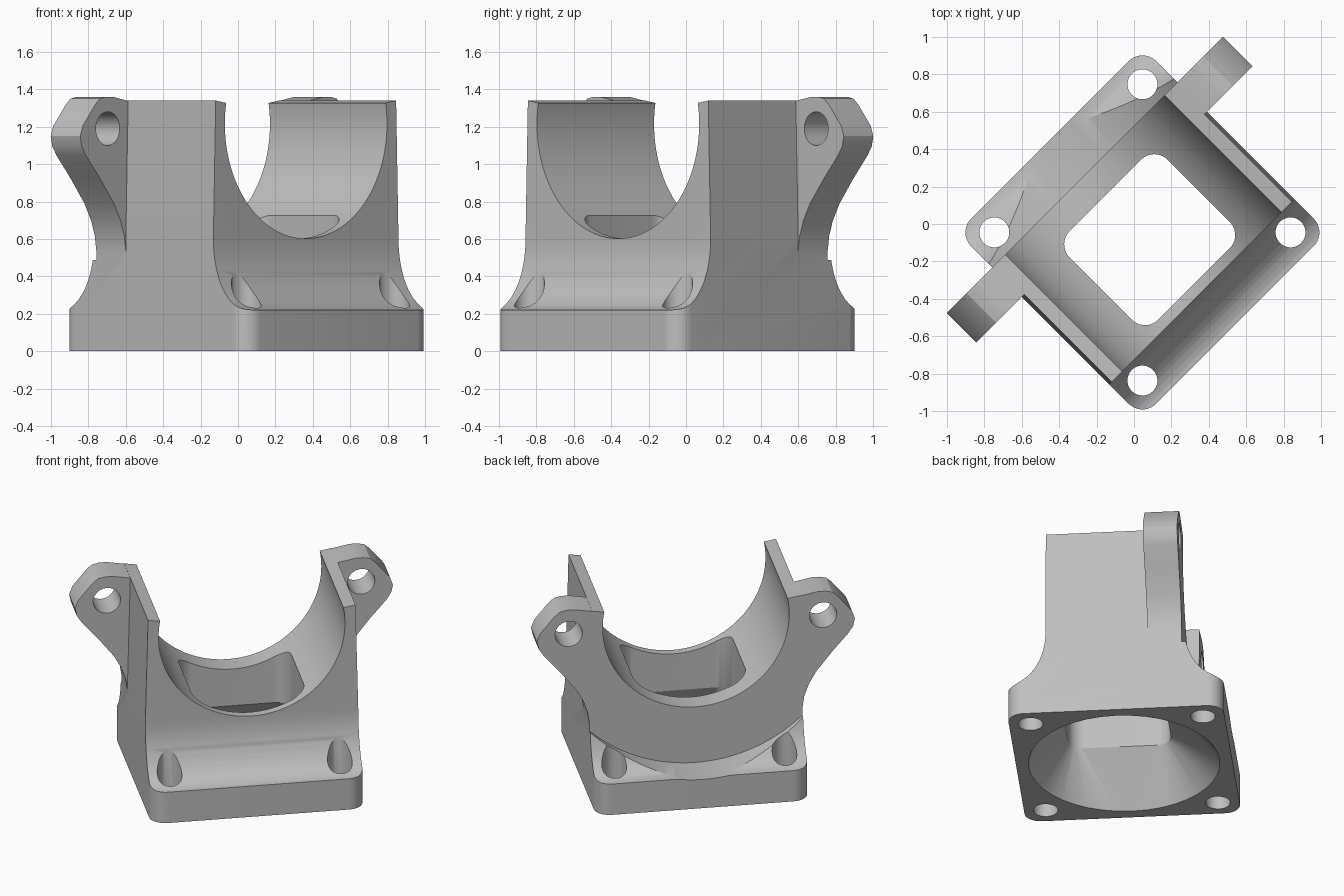
import bpy, bmesh, math

cube = bpy.data.objects.get("Cube")
if cube:
    bpy.data.objects.remove(cube, do_unlink=True)

grey = bpy.data.materials.new("plain_grey")
grey.use_nodes = True
grey.diffuse_color = (0.52, 0.52, 0.52, 1)
grey.node_tree.nodes["Principled BSDF"].inputs["Base Color"].default_value = (0.52, 0.52, 0.52, 1)

AXIS_Z = 1.215    # height of the cradle axis
HALF = 0.70       # half width of the square base
HOLE = 0.56       # bolt hole offset


def loft(name, rings):
    """Closed solid through rings with equal point counts."""
    bm = bmesh.new()
    loops = [[bm.verts.new(p) for p in ring] for ring in rings]
    n = len(loops[0])
    for low, high in zip(loops, loops[1:]):
        for i in range(n):
            j = (i + 1) % n
            bm.faces.new((low[i], low[j], high[j], high[i]))
    bm.faces.new(loops[0][::-1])
    bm.faces.new(loops[-1])
    bmesh.ops.remove_doubles(bm, verts=bm.verts, dist=0.0001)
    bmesh.ops.recalc_face_normals(bm, faces=bm.faces)
    mesh = bpy.data.meshes.new(name)
    bm.to_mesh(mesh)
    bm.free()
    mesh.materials.append(grey)
    ob = bpy.data.objects.new(name, mesh)
    bpy.context.collection.objects.link(ob)
    return ob


def prism(name, outline, axis, start, end):
    """Extrude a 2D outline along an axis."""
    place = {"x": lambda p, d: (d, p[0], p[1]),
             "y": lambda p, d: (p[0], d, p[1]),
             "z": lambda p, d: (p[0], p[1], d)}[axis]
    return loft(name, [[place(p, d) for p in outline] for d in (start, end)])


def circle(cx, cy, r, n=48):
    return [(cx + r * math.cos(2 * math.pi * i / n), cy + r * math.sin(2 * math.pi * i / n))
            for i in range(n)]


def rounded(cx, cy, hx, hy, r, steps=10):
    """Rounded rectangle; zero core size gives a circle with matching points."""
    pts = []
    for q, (sx, sy) in enumerate(((1, 1), (-1, 1), (-1, -1), (1, -1))):
        for i in range(steps + 1):
            t = math.pi / 2 * (q + i / steps)
            pts.append((cx + sx * (hx - r) + r * math.cos(t),
                        cy + sy * (hy - r) + r * math.sin(t)))
    return pts


def combine(target, tool, operation):
    mod = target.modifiers.new(operation, "BOOLEAN")
    mod.operation = operation
    mod.solver = "EXACT"
    mod.object = tool
    bpy.ops.object.select_all(action="DESELECT")
    bpy.context.view_layer.objects.active = target
    target.select_set(True)
    bpy.ops.object.modifier_apply(modifier=mod.name)
    bpy.data.objects.remove(tool, do_unlink=True)


# Body: side-to-side section with slightly leaning walls
right = [(HALF, 0), (HALF, 0.6), (0.682, 1.34), (0.59, 1.325)]
body = prism("cradle_mount", right + [(-x, z) for x, z in right[::-1]], "y", -0.8, 0.8)

# Front-to-back section with a hollow sweep down to the base on both sides
sweep = [(0.8, -0.1), (0.8, 0.22)]
for i in range(15):
    t = math.pi / 2 * (1 - i / 14)
    sweep.append((HALF - 0.25 * math.cos(t), 0.6 - 0.38 * math.sin(t)))
sweep.append((0.45, 1.5))
section = prism("sweep_section", sweep + [(-y, z) for y, z in sweep[::-1]], "x", -0.9, 0.9)
combine(body, section, "INTERSECT")

# Rounded vertical corners
combine(body, prism("corner_section", rounded(0, 0, HALF, HALF, 0.105), "z", -0.1, 1.6), "INTERSECT")

# Round clearance on the back face
combine(body, prism("back_clearance", circle(0, AXIS_Z, 1.01, 128), "y", 0.435, 0.9), "DIFFERENCE")

# Ears with bolt holes
ear = [(0.64, 0.53), (0.699, 0.53), (0.712, 0.62), (0.74, 0.70), (0.79, 0.79), (0.90, 0.93),
       (1.0, 1.045), (1.033, 1.095), (1.045, 1.15), (1.025, 1.205), (0.93, 1.32),
       (0.895, 1.35), (0.85, 1.36), (0.80, 1.36), (0.68, 1.338), (0.64, 1.332)]
for side in (-1, 1):
    combine(body, prism("ear", [(side * x, z) for x, z in ear], "y", 0.212, 0.435), "UNION")
    combine(body, prism("ear_hole", circle(side * 0.836, 1.19, 0.09), "y", 0.1, 0.6), "DIFFERENCE")

# Cradle trough
combine(body, prism("trough", circle(0, AXIS_Z, 0.613, 128), "y", -0.9, 0.9), "DIFFERENCE")

# Duct: round at the bottom, rounded rectangle in the trough floor
round_end = rounded(0, 0, 0.62, 0.62, 0.62)
square_end = rounded(0, -0.055, 0.37, 0.335, 0.10)
duct = loft("duct", [[(x, y, z) for x, y in ring] for ring, z in
                     ((round_end, -0.1), (round_end, 0.0), (square_end, 0.34), (square_end, 1.0))])
combine(body, duct, "DIFFERENCE")

# Base bolt holes
for sx in (-1, 1):
    for sy in (-1, 1):
        combine(body, prism("bolt_hole", circle(sx * HOLE, sy * HOLE, 0.08), "z", -0.1, 1.0), "DIFFERENCE")

# Turn into place
body.rotation_euler = (0, 0, math.radians(45))
body.location = (0.045, -0.045, 0)
bpy.ops.object.select_all(action="DESELECT")
body.select_set(True)
bpy.context.view_layer.objects.active = body
bpy.ops.object.shade_smooth_by_angle(angle=math.radians(25))
